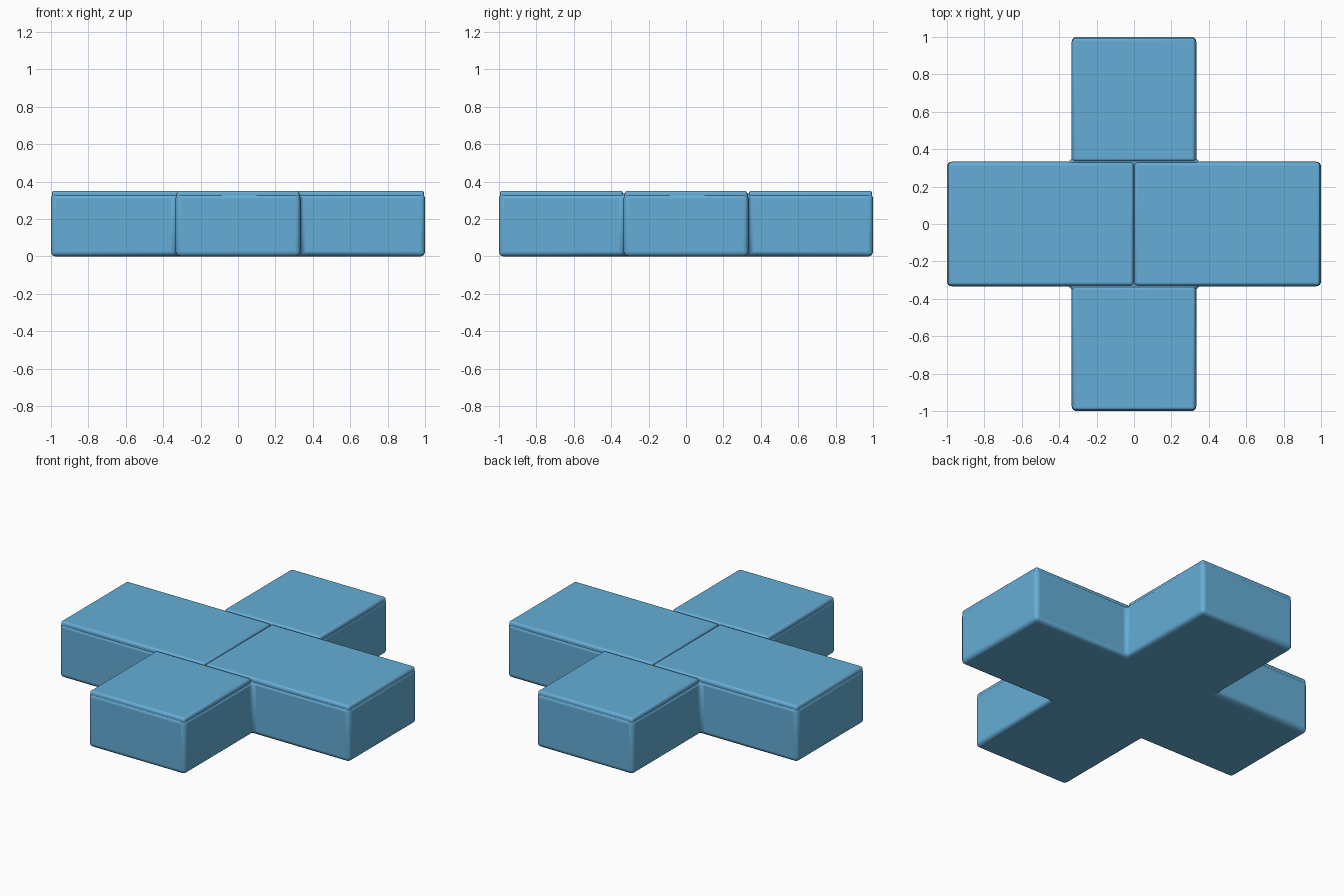
import bpy, bmesh

if "Cube" in bpy.data.objects:
    bpy.data.objects.remove(bpy.data.objects["Cube"])

blue = bpy.data.materials.new("sky blue")
blue.diffuse_color = (0.13, 0.42, 0.68, 1)
blue.use_nodes = True
blue.node_tree.nodes["Principled BSDF"].inputs["Base Color"].default_value = blue.diffuse_color


def finish(name, bm, width, segments):
    mesh = bpy.data.meshes.new(name)
    bmesh.ops.recalc_face_normals(bm, faces=bm.faces)
    bm.to_mesh(mesh)
    bm.free()
    ob = bpy.data.objects.new(name, mesh)
    bpy.context.collection.objects.link(ob)
    mesh.materials.append(blue)
    bevel = ob.modifiers.new("rounded edges", 'BEVEL')
    bevel.width = width
    bevel.segments = segments
    bevel.limit_method = 'ANGLE'
    bpy.ops.object.select_all(action='DESELECT')
    ob.select_set(True)
    bpy.context.view_layer.objects.active = ob
    bpy.ops.object.shade_smooth_by_angle()


def prism(name, outline, z0, z1, width, segments):
    bm = bmesh.new()
    face = bm.faces.new([bm.verts.new((x, y, z0)) for x, y in outline])
    out = bmesh.ops.extrude_face_region(bm, geom=[face], use_keep_orig=True)
    verts = [v for v in out["geom"] if isinstance(v, bmesh.types.BMVert)]
    bmesh.ops.translate(bm, verts=verts, vec=(0, 0, z1 - z0))
    finish(name, bm, width, segments)


def rectangle(x0, x1, y0, y1):
    return [(x0, y0), (x1, y0), (x1, y1), (x0, y1)]


# Cross-shaped body: one quarter of the outline turned four times
a = 0.333
cross = []
x_dir, y_dir = (1, 0), (0, 1)
for _ in range(4):
    for u, v in ((1, -a), (1, a), (a, a)):
        cross.append((u * x_dir[0] + v * y_dir[0], u * x_dir[1] + v * y_dir[1]))
    x_dir, y_dir = y_dir, (-x_dir[0], -x_dir[1])
prism("cross_body", cross, 0, 0.335, 0.025, 4)

# Thin raised pads on top: two long ones, two square ones
pads = {
    "left_pad": (-0.995, -0.003, -0.328, 0.328),
    "right_pad": (0.003, 0.995, -0.328, 0.328),
    "front_pad": (-0.328, 0.328, -0.995, -0.336),
    "back_pad": (-0.328, 0.328, 0.336, 0.995),
}
for name, size in pads.items():
    prism(name, rectangle(*size), 0.31, 0.35, 0.014, 3)
